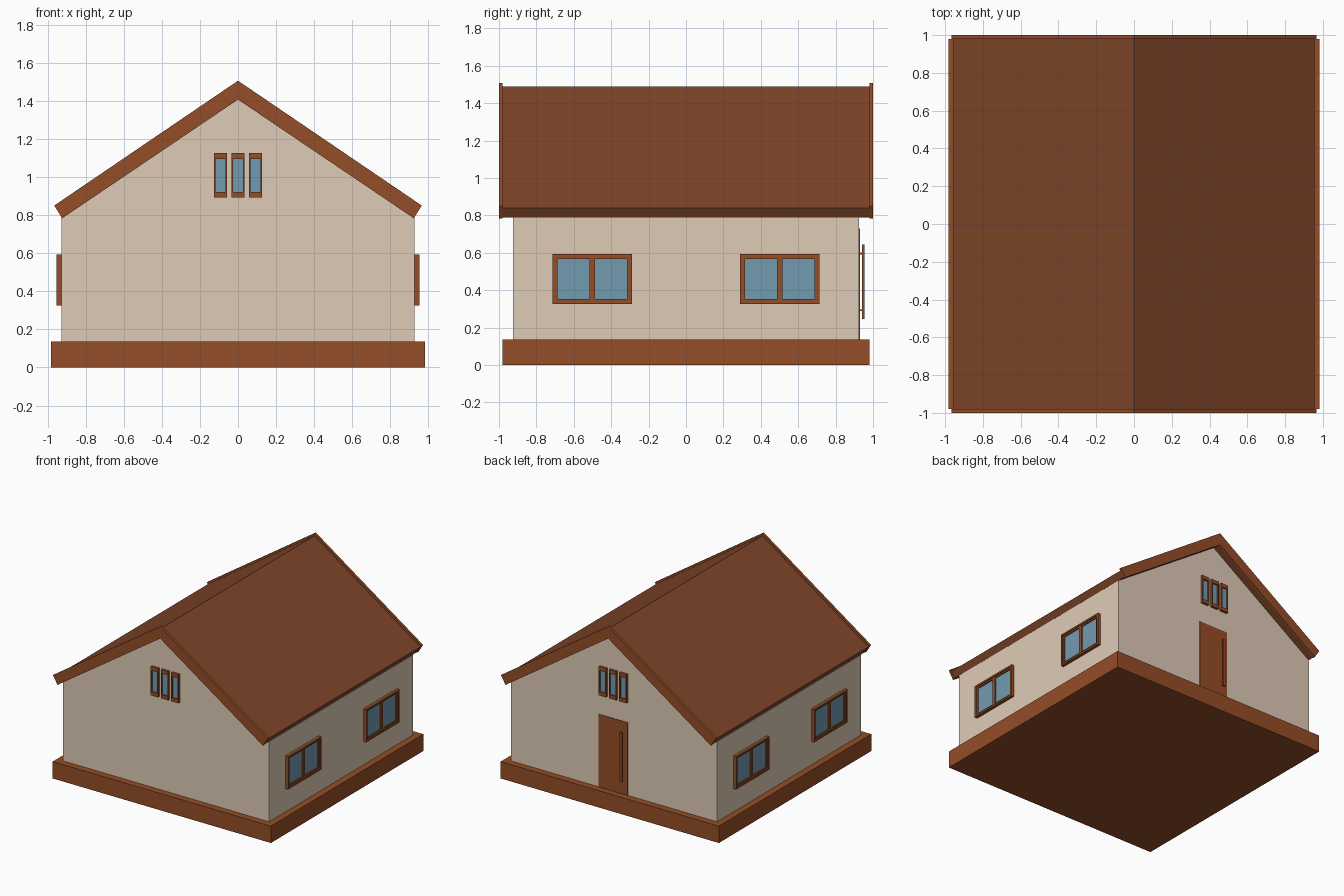
import bpy, bmesh
from mathutils import Vector

if "Cube" in bpy.data.objects:
    bpy.data.objects.remove(bpy.data.objects["Cube"])


def material(name, rgb):
    m = bpy.data.materials.new(name)
    m.diffuse_color = [((c / 255 + 0.055) / 1.055) ** 2.4 for c in rgb] + [1]
    m.use_nodes = True
    m.node_tree.nodes["Principled BSDF"].inputs["Base Color"].default_value = m.diffuse_color
    return m


WOOD = material("wood", (148, 77, 39))
ROOF = material("roof_brown", (128, 70, 42))
WALL = material("plaster", (222, 203, 182))
GLASS = material("glass", (114, 155, 175))


def finish(bm, name, mat):
    bmesh.ops.recalc_face_normals(bm, faces=bm.faces)
    me = bpy.data.meshes.new(name)
    bm.to_mesh(me)
    bm.free()
    me.materials.append(mat)
    ob = bpy.data.objects.new(name, me)
    bpy.context.collection.objects.link(ob)
    return ob


def boxes(name, mat, items):
    """One object from several boxes given as (x0, x1, y0, y1, z0, z1)."""
    bm = bmesh.new()
    for x0, x1, y0, y1, z0, z1 in items:
        vs = bmesh.ops.create_cube(bm, size=1)["verts"]
        for v in vs:
            v.co = Vector(((x0 + x1) / 2 + v.co.x * (x1 - x0),
                           (y0 + y1) / 2 + v.co.y * (y1 - y0),
                           (z0 + z1) / 2 + v.co.z * (z1 - z0)))
    return finish(bm, name, mat)


def prism(name, mat, half, y0, y1):
    """Extrude a profile along y; half lists the right-hand (x, z) points."""
    pts = half + [(-x, z) for x, z in reversed(half) if x > 0]
    bm = bmesh.new()
    face = bm.faces.new([bm.verts.new((x, y0, z)) for x, z in pts])
    new = bmesh.ops.extrude_face_region(bm, geom=[face])["geom"]
    bmesh.ops.translate(bm, vec=(0, y1 - y0, 0),
                        verts=[g for g in new if isinstance(g, bmesh.types.BMVert)])
    return finish(bm, name, mat)


def chevron(name, mat, outer, inner, y0, y1):
    """Gable-shaped band: outer/inner are (apex z, eave x, eave z)."""
    (za, xa, ea), (zb, xb, eb) = outer, inner
    bm = bmesh.new()
    pts = [(0, za), (xa, ea), (xb, eb), (0, zb), (-xb, eb), (-xa, ea)]
    face = bm.faces.new([bm.verts.new((x, y0, z)) for x, z in pts])
    new = bmesh.ops.extrude_face_region(bm, geom=[face])["geom"]
    bmesh.ops.translate(bm, vec=(0, y1 - y0, 0),
                        verts=[g for g in new if isinstance(g, bmesh.types.BMVert)])
    return finish(bm, name, mat)


def mirror(ob, axis):
    mod = ob.modifiers.new("mirror", "MIRROR")
    mod.use_axis = [i == axis for i in range(3)]
    return ob


def ring(a0, a1, z0, z1, side, rail):
    """Four rectangles (a0, a1, z0, z1) forming a frame."""
    return [(a0, a0 + side, z0, z1), (a1 - side, a1, z0, z1),
            (a0 + side, a1 - side, z0, z0 + rail),
            (a0 + side, a1 - side, z1 - rail, z1)]


# Plinth and walls with gables
boxes("base", WOOD, [(-0.982, 0.982, -0.98, 0.98, 0, 0.137)])
prism("walls", WALL, [(0.928, 0.137), (0.928, 0.788), (0, 1.415)], -0.925, 0.925)

# Roof slab and gable bargeboards
chevron("roof", ROOF, (1.488, 0.955, 0.84), (1.415, 0.926, 0.79), -0.98, 0.98)
mirror(chevron("bargeboard", WOOD, (1.507, 0.966, 0.851), (1.408, 0.924, 0.784),
               0.98, 1.0), 1)

# Side windows: outer frame, two sashes and glass on both sides
for label, y0 in (("front", -0.715), ("rear", 0.288)):
    y1, z0, z1 = y0 + 0.427, 0.326, 0.594
    ym = (y0 + y1) / 2
    frame = ring(y0, y1, z0, z1, 0.014, 0.014)
    sash = (ring(y0 + 0.014, ym, z0 + 0.014, z1 - 0.014, 0.014, 0.012)
            + ring(ym, y1 - 0.014, z0 + 0.014, z1 - 0.014, 0.014, 0.012))
    mirror(boxes(label + "_window_frame", WOOD,
                 [(0.926, 0.953, *r) for r in frame]), 0)
    mirror(boxes(label + "_window_sash", WOOD,
                 [(0.926, 0.945, *r) for r in sash]), 0)
    mirror(boxes(label + "_window_glass", GLASS,
                 [(0.926, 0.936, y0 + 0.02, y1 - 0.02, z0 + 0.02, z1 - 0.02)]), 0)

# Three narrow attic windows on each gable
for i, xc in enumerate((-0.092, 0, 0.092)):
    mirror(boxes(f"attic_frame_{i + 1}", WOOD,
                 [(a, b, 0.923, 0.945, c, d) for a, b, c, d
                  in ring(xc - 0.033, xc + 0.033, 0.893, 1.126, 0.008, 0.03)]), 1)
    mirror(boxes(f"attic_glass_{i + 1}", GLASS,
                 [(xc - 0.028, xc + 0.028, 0.923, 0.932, 0.915, 1.105)]), 1)

# Door on the back wall with a long pull handle
boxes("door", WOOD, [(-0.125, 0.138, 0.915, 0.929, 0.137, 0.73)])
boxes("door_handle", WOOD, [(-0.09, -0.07, 0.942, 0.954, 0.245, 0.645)]
      + [(-0.085, -0.075, 0.927, 0.943, z - 0.005, z + 0.005) for z in (0.293, 0.597)])
